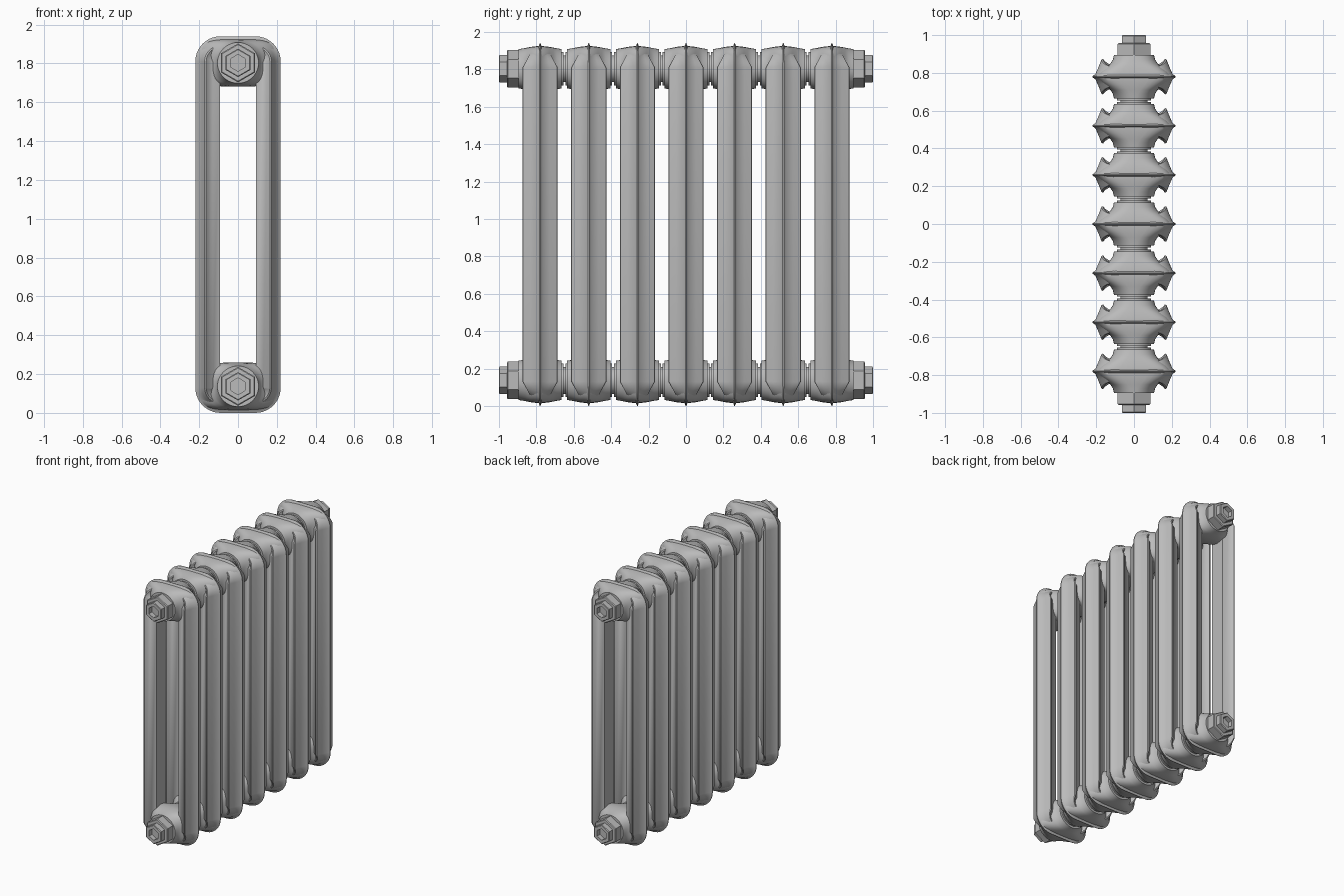
import bpy, bmesh, math

cube = bpy.data.objects.get("Cube")
if cube:
    bpy.data.objects.remove(cube, do_unlink=True)

HEIGHT, HALF_W, CORNER = 1.94, 0.22, 0.13
SPACING, COUNT = 0.26, 7
HUB_Z = 1.803
HUB_HEIGHTS = {"upper": HUB_Z, "lower": HEIGHT - HUB_Z}

iron = bpy.data.materials.new("grey cast iron")
iron.use_nodes = True
grey = (0.5, 0.5, 0.5, 1)
iron.diffuse_color = grey
bsdf = iron.node_tree.nodes["Principled BSDF"]
bsdf.inputs["Base Color"].default_value = grey
bsdf.inputs["Roughness"].default_value = 0.6


def loft(name, rings, loop=False, angle=35):
    """Skin rings of equal point count; join last to first, or cap the ends."""
    bm = bmesh.new()
    rows = [[bm.verts.new(p) for p in ring] for ring in rings]
    n = len(rows[0])
    pairs = list(zip(rows, rows[1:]))
    if loop:
        pairs.append((rows[-1], rows[0]))
    else:
        bm.faces.new(rows[0])
        bm.faces.new(rows[-1])
    for a, b in pairs:
        for i in range(n):
            j = (i + 1) % n
            bm.faces.new((a[i], a[j], b[j], b[i]))
    bmesh.ops.recalc_face_normals(bm, faces=bm.faces)
    for f in bm.faces:
        f.smooth = True
    mesh = bpy.data.meshes.new(name)
    bm.to_mesh(mesh)
    bm.free()
    mesh.set_sharp_from_angle(angle=math.radians(angle))
    mesh.materials.append(iron)
    return mesh


def place(name, mesh, location=(0, 0, 0), turn=(0, 0, 0)):
    obj = bpy.data.objects.new(name, mesh)
    obj.location = location
    obj.rotation_euler = turn
    bpy.context.collection.objects.link(obj)
    return obj


def oval(y, half_x, half_z, power=2, sides=40, turn=0.0):
    """Superellipse ring facing along y."""
    ring = []
    for i in range(sides):
        a = 2 * math.pi * i / sides + turn
        c, s = math.cos(a), math.sin(a)
        ring.append((half_x * math.copysign(abs(c) ** (2 / power), c), y,
                     half_z * math.copysign(abs(s) ** (2 / power), s)))
    return ring


# Column loop: ridged section swept round a tall rounded rectangle
half = [(0.0, 0.003), (0.016, 0.014), (0.033, 0.053), (0.048, 0.091),
        (0.056, 0.094), (0.068, 0.08), (0.09, 0.066), (0.128, 0.055)]
profile = half + [(d, -y) for d, y in reversed(half)]
STEPS = 10
path = []
for quarter, (sx, sz) in enumerate([(1, 1), (-1, 1), (-1, -1), (1, -1)]):
    cx = sx * (HALF_W - CORNER)
    cz = HEIGHT / 2 + sz * (HEIGHT / 2 - CORNER)
    for k in range(STEPS + 1):
        path.append((cx, cz, math.pi / 2 * (quarter + k / STEPS)))
rings = []
for cx, cz, a in path:
    # the section thins as it turns into the crossbar
    thin = 1 - 0.45 * abs(math.sin(a))
    rings.append([(cx + (CORNER - d) * math.cos(a), y * thin,
                   cz + (CORNER - d) * math.sin(a)) for d, y in profile])
columns = loft("section_columns", rings, loop=True)

# Head: flares from a round mouth to fill the end of the column loop
flare = [(0.115, 0.106, 0.105, 2), (0.09, 0.112, 0.109, 2.3),
         (0.07, 0.125, 0.113, 2.8), (0.05, 0.15, 0.117, 3.4),
         (0.025, 0.18, 0.12, 3.8), (0.0, 0.2, 0.122, 4)]
stations = [(-y, w, h, p) for y, w, h, p in flare] + flare[-2::-1]
head = loft("section_head", [oval(*s) for s in stations])

# Machined collar on each mouth
collar = loft("section_collar", [oval(y, 0.09, 0.09) for y in (-0.125, 0.125)])

first = -SPACING * (COUNT - 1) / 2
for i in range(COUNT):
    y = first + i * SPACING
    place(f"columns_{i + 1}", columns, (0, y, 0))
    for level, z in HUB_HEIGHTS.items():
        place(f"{level}_head_{i + 1}", head, (0, y, z))
        if 0 < i < COUNT - 1:
            place(f"{level}_collar_{i + 1}", collar, (0, y, z))

# Joining nipples between neighbouring sections
nipple = loft("nipple", [oval(y, 0.072, 0.072) for y in (-0.04, 0.04)])
for i in range(COUNT - 1):
    y = first + (i + 0.5) * SPACING
    for level, z in HUB_HEIGHTS.items():
        place(f"{level}_nipple_{i + 1}", nipple, (0, y, z))
        for side in (-1, 1):
            if (i == 0 and side < 0) or (i == COUNT - 2 and side > 0):
                outer = loft("end_collar", [oval(v, 0.09, 0.09) for v in (-0.015, 0.015)])
                place(f"{level}_end_collar_{i + 1}", outer, (0, y + side * 0.02, z))

# End plugs: stepped hexagonal nut with a hexagonal socket
steps = [(0.885, 0.1), (0.953, 0.1), (0.958, 0.094), (0.958, 0.073),
         (0.996, 0.073), (1.0, 0.068), (1.0, 0.043), (0.965, 0.043)]
plug = loft("end_plug", [oval(-y, r, r, sides=6, turn=math.pi / 2)
                         for y, r in steps], angle=20)
for level, z in HUB_HEIGHTS.items():
    place(f"{level}_front_plug", plug, (0, 0, z))
    place(f"{level}_back_plug", plug, (0, 0, z), (0, 0, math.pi))
